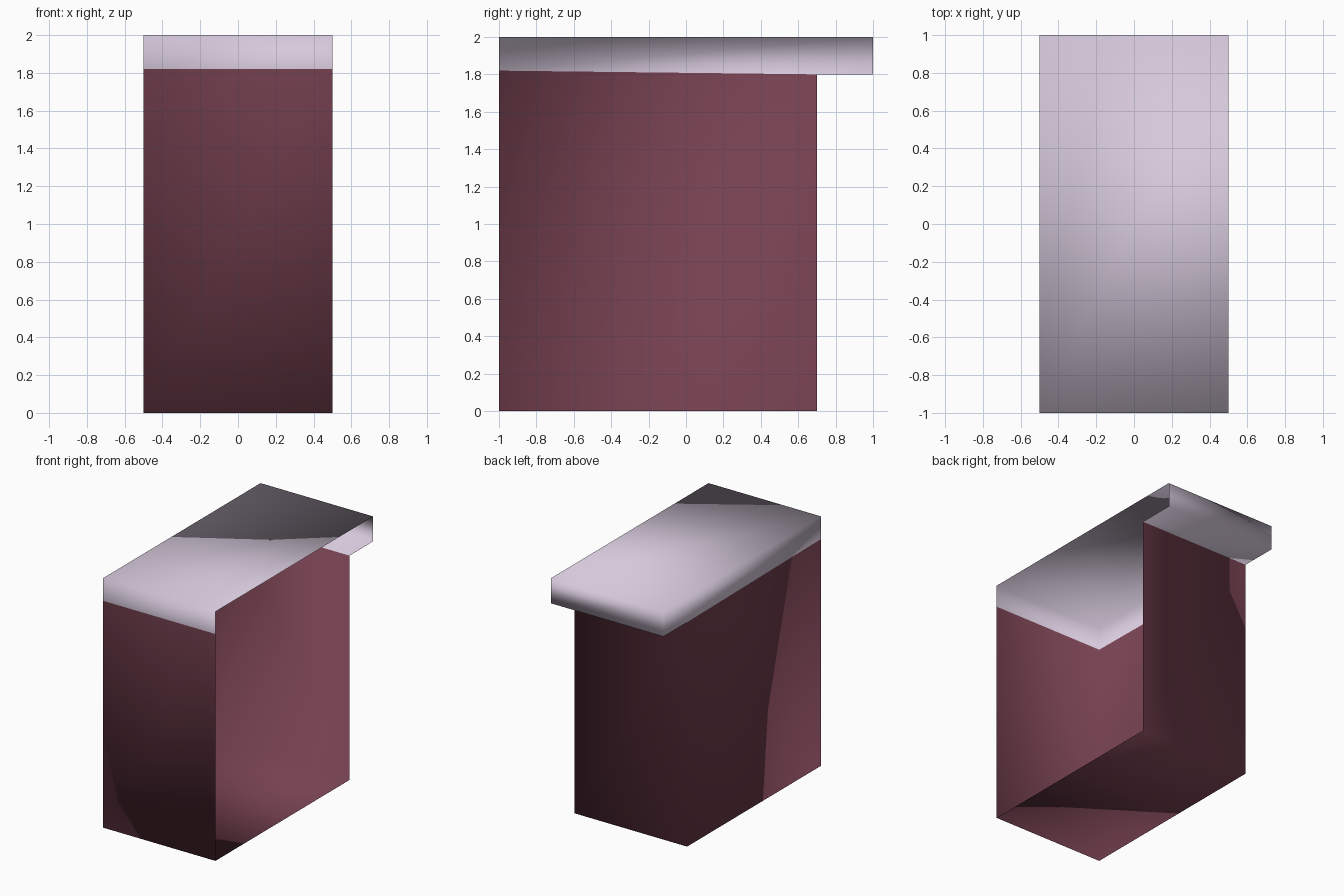
import bpy, bmesh

if "Cube" in bpy.data.objects:
    bpy.data.objects.remove(bpy.data.objects["Cube"])


def material(name, color):
    m = bpy.data.materials.new(name)
    m.diffuse_color = (*color, 1)
    m.use_nodes = True
    m.node_tree.nodes["Principled BSDF"].inputs["Base Color"].default_value = m.diffuse_color
    return m


# Side outline (y, z) of the thin shell, running clockwise from the front foot
profile = [(-1, 0), (-1, 1.82), (-1, 2), (1, 2), (1, 1.8), (0.7, 1.8), (0.7, 0)]
# Colour of each strip between neighbouring points: 0 = body, 1 = lid
strip_colors = [0, 1, 1, 1, 1, 0, 0]

bm = bmesh.new()
left = [bm.verts.new((-0.5, y, z)) for y, z in profile]
right = [bm.verts.new((0.5, y, z)) for y, z in profile]
n = len(profile)


def face(verts, color):
    f = bm.faces.new(verts)
    f.material_index = color
    f.smooth = True


# Front, top, overhang, back and floor strips
for i in range(n):
    j = (i + 1) % n
    face([left[i], right[i], right[j], left[j]], strip_colors[i])

# Left wall, split into body and lid; the right side stays open
face([left[0], left[1], left[5]], 0)
face([left[0], left[5], left[6]], 0)
face([left[1], left[2], left[3], left[5]], 1)
face([left[3], left[4], left[5]], 1)

# Point all faces outward
bmesh.ops.recalc_face_normals(bm, faces=bm.faces[:])
bm.normal_update()
top = max(bm.faces, key=lambda f: f.calc_center_median().z)
if top.normal.z < 0:
    bmesh.ops.reverse_faces(bm, faces=bm.faces[:])

mesh = bpy.data.meshes.new("open_box_shell")
bm.to_mesh(mesh)
bm.free()
mesh.materials.append(material("maroon", (0.178, 0.052, 0.08)))
mesh.materials.append(material("pale_lilac", (0.67, 0.58, 0.71)))
bpy.context.collection.objects.link(bpy.data.objects.new("open_box_shell", mesh))
